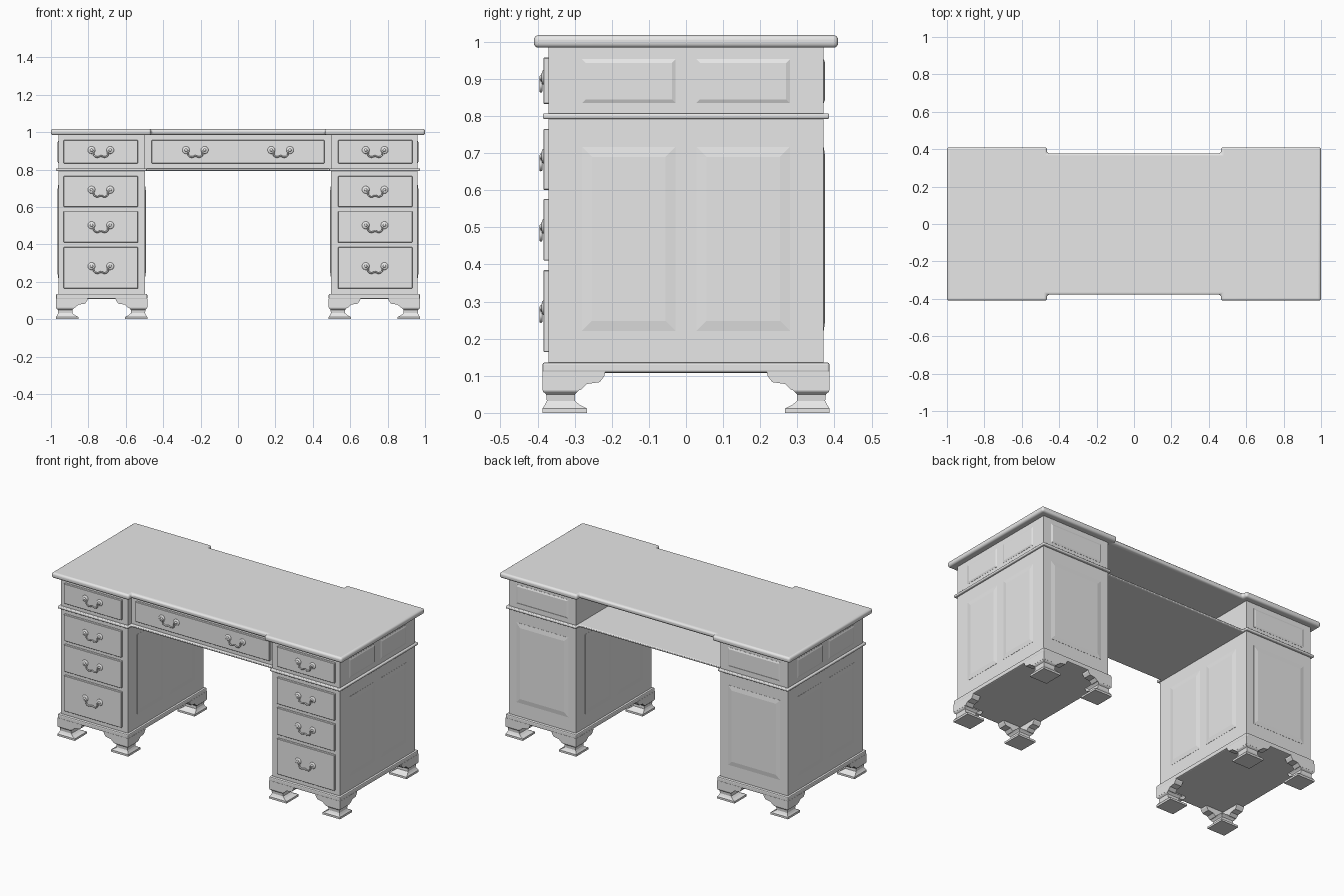
import bpy, bmesh, math
from mathutils import Vector

if "Cube" in bpy.data.objects:
    bpy.data.objects.remove(bpy.data.objects["Cube"], do_unlink=True)

grey = bpy.data.materials.new("plain_grey")
grey.use_nodes = True
colour = (0.8, 0.8, 0.8, 1)
grey.diffuse_color = colour
grey.node_tree.nodes["Principled BSDF"].inputs["Base Color"].default_value = colour

X0, X1, XC = 0.498, 0.96, 0.729      # pedestal inner side, outer side, middle
Y = 0.37                             # pedestal half depth
APRON = -0.337                       # front of the recessed centre
ROWS = {"top": (0.833, 0.957), "upper": (0.601, 0.765),
        "middle": (0.41, 0.577), "bottom": (0.164, 0.385)}


def finish(name, bm, mirror=False, bevel=0, segments=2, smooth=False):
    """Turn a bmesh into a named, coloured object."""
    bmesh.ops.recalc_face_normals(bm, faces=bm.faces)
    mesh = bpy.data.meshes.new(name)
    bm.to_mesh(mesh)
    bm.free()
    obj = bpy.data.objects.new(name, mesh)
    bpy.context.collection.objects.link(obj)
    mesh.materials.append(grey)
    if bevel:
        mod = obj.modifiers.new("bevel", "BEVEL")
        mod.width, mod.segments = bevel, segments
    if mirror:
        obj.modifiers.new("mirror", "MIRROR")
    if smooth:
        bpy.ops.object.select_all(action="DESELECT")
        obj.select_set(True)
        bpy.context.view_layer.objects.active = obj
        bpy.ops.object.shade_smooth_by_angle(angle=math.radians(40))
    return obj


def loft(bm, rings):
    """Join equal rings of points into a closed solid."""
    loops = [[bm.verts.new(p) for p in ring] for ring in rings]
    n = len(loops[0])
    for a, b in zip(loops, loops[1:]):
        for i in range(n):
            j = (i + 1) % n
            bm.faces.new((a[i], a[j], b[j], b[i]))
    bm.faces.new(loops[0])
    bm.faces.new(loops[-1])


def rect(x0, x1, y0, y1):
    return [(x0, y0), (x1, y0), (x1, y1), (x0, y1)]


def slab(name, outline, z0, z1, **kw):
    bm = bmesh.new()
    loft(bm, [[(x, y, z) for x, y in outline] for z in (z0, z1)])
    return finish(name, bm, **kw)


def breakfront(x, y, step_x, step_y):
    """Rectangle whose long sides are set back in the middle."""
    half = [(-x, -y), (-step_x, -y), (-step_x, -step_y),
            (step_x, -step_y), (step_x, -y), (x, -y)]
    return half + [(-a, -b) for a, b in half]


def raised_panel(name, axis, face, out, u0, u1, z0, z1, edge):
    """Fielded panel with sloping margins on an x or y face."""
    rings = []
    for inset, height in ((0, -0.004), (0, 0.001), (edge, 0.005)):
        d = face + out * height
        ring = rect(u0 + inset, u1 - inset, z0 + inset, z1 - inset)
        rings.append([(d, u, z) if axis == "x" else (u, d, z) for u, z in ring])
    bm = bmesh.new()
    loft(bm, rings)
    finish(name, bm, mirror=True)


# Top and waist moulding
slab("desk_top", breakfront(1, 0.41, 0.465, 0.378), 0.984, 1.018,
     bevel=0.013, segments=4, smooth=True)
slab("waist_moulding", breakfront(0.973, 0.386, 0.487, 0.352), 0.792, 0.807,
     bevel=0.005, segments=3, smooth=True)

# Carcass: pedestals, upper cases and the open-backed centre
slab("pedestal", rect(X0, X1, -Y, Y), 0.125, 0.795, mirror=True)
slab("upper_case", rect(X0, X1, -Y, Y), 0.8, 0.99, mirror=True)
slab("centre_apron", rect(-X0, X0, APRON, APRON + 0.02), 0.8, 0.99)
slab("plinth", rect(0.485, 0.973, -0.387, 0.387), 0.108, 0.136,
     mirror=True, bevel=0.006)

# Fielded panels on the sides and back
for tag, u0, u1 in (("front", -0.28, -0.028), ("rear", 0.028, 0.28)):
    raised_panel("outer_panel_" + tag, "x", X1, 1, u0, u1, 0.221, 0.717, 0.027)
    raised_panel("inner_panel_" + tag, "x", X0, -1, u0, u1, 0.221, 0.717, 0.027)
    raised_panel("upper_side_panel_" + tag, "x", X1, 1, u0, u1, 0.835, 0.953, 0.01)
raised_panel("back_panel", "y", Y, 1, 0.55, 0.908, 0.221, 0.717, 0.027)
raised_panel("upper_back_panel", "y", Y, 1, 0.55, 0.908, 0.835, 0.953, 0.01)

# Bracket feet: height, outer inset and inner reach of each ring
STACK = [(0, 0, 0.12), (0.012, 0, 0.12), (0.022, 0.007, 0.1), (0.032, 0.012, 0.088),
         (0.05, 0.01, 0.088), (0.057, 0.002, 0.094), (0.064, 0, 0.103)]
WING = [(0, 0.112), (0, 0.062), (0.103, 0.062), (0.12, 0.078),
        (0.155, 0.083), (0.167, 0.1), (0.17, 0.112)]
bm = bmesh.new()
for sx in (-1, 1):
    for sy in (-1, 1):
        def corner(u, v, z):
            return (XC + sx * (0.244 - u), sy * (0.387 - v), z)
        loft(bm, [[corner(u, v, z) for u, v in rect(a, b, a, b)]
                  for z, a, b in STACK])
        loft(bm, [[corner(u, v, z) for u, z in WING] for v in (0, 0.05)])
        loft(bm, [[corner(v, u, z) for u, z in WING] for v in (0, 0.05)])
finish("bracket_feet", bm, mirror=True)

# Drawers
for row, (z0, z1) in ROWS.items():
    slab(row + "_drawer", rect(0.535, 0.932, -Y - 0.014, -Y + 0.01), z0, z1,
         mirror=True, bevel=0.002, segments=1)
slab("centre_drawer", rect(-0.462, 0.462, APRON - 0.014, APRON + 0.01),
     *ROWS["top"], bevel=0.002, segments=1)


def handle(name, x, face, z):
    """Swan-neck pull: two round roses and a drop bail, mirrored in x."""
    bm = bmesh.new()
    for s in (-1, 1):
        for radius, depth in ((0.02, 0.006), (0.009, 0.011)):
            made = bmesh.ops.create_uvsphere(bm, u_segments=16, v_segments=8, radius=1)
            bmesh.ops.scale(bm, vec=(radius, depth, radius), verts=made["verts"])
            bmesh.ops.translate(bm, vec=(x + s * 0.05, face, z), verts=made["verts"])
    finish(name + "_roses", bm, mirror=True, smooth=True)

    half = [(-0.05, 0), (-0.038, -0.01), (-0.037, -0.027), (-0.02, -0.037)]
    path = half + [(0, -0.031)] + [(-u, v) for u, v in reversed(half)]
    curve = bpy.data.curves.new(name + "_bail", "CURVE")
    curve.dimensions = "3D"
    curve.bevel_depth, curve.bevel_resolution, curve.resolution_u = 0.0042, 2, 4
    spline = curve.splines.new("BEZIER")
    spline.bezier_points.add(len(path) - 1)
    for point, (u, v) in zip(spline.bezier_points, path):
        point.co = Vector((x + u, face - 0.007, z + v))
        point.handle_left_type = point.handle_right_type = "AUTO"
    curve.materials.append(grey)
    bail = bpy.data.objects.new(name + "_bail", curve)
    bpy.context.collection.objects.link(bail)
    bpy.ops.object.select_all(action="DESELECT")
    bail.select_set(True)
    bpy.context.view_layer.objects.active = bail
    bpy.ops.object.convert(target="MESH")
    bpy.context.object.modifiers.new("mirror", "MIRROR")


# Handles
for row, (z0, z1) in ROWS.items():
    handle(row + "_handle", 0.733, -Y - 0.014, (z0 + z1) / 2 + 0.009)
handle("centre_handle", 0.228, APRON - 0.014, sum(ROWS["top"]) / 2 + 0.009)
